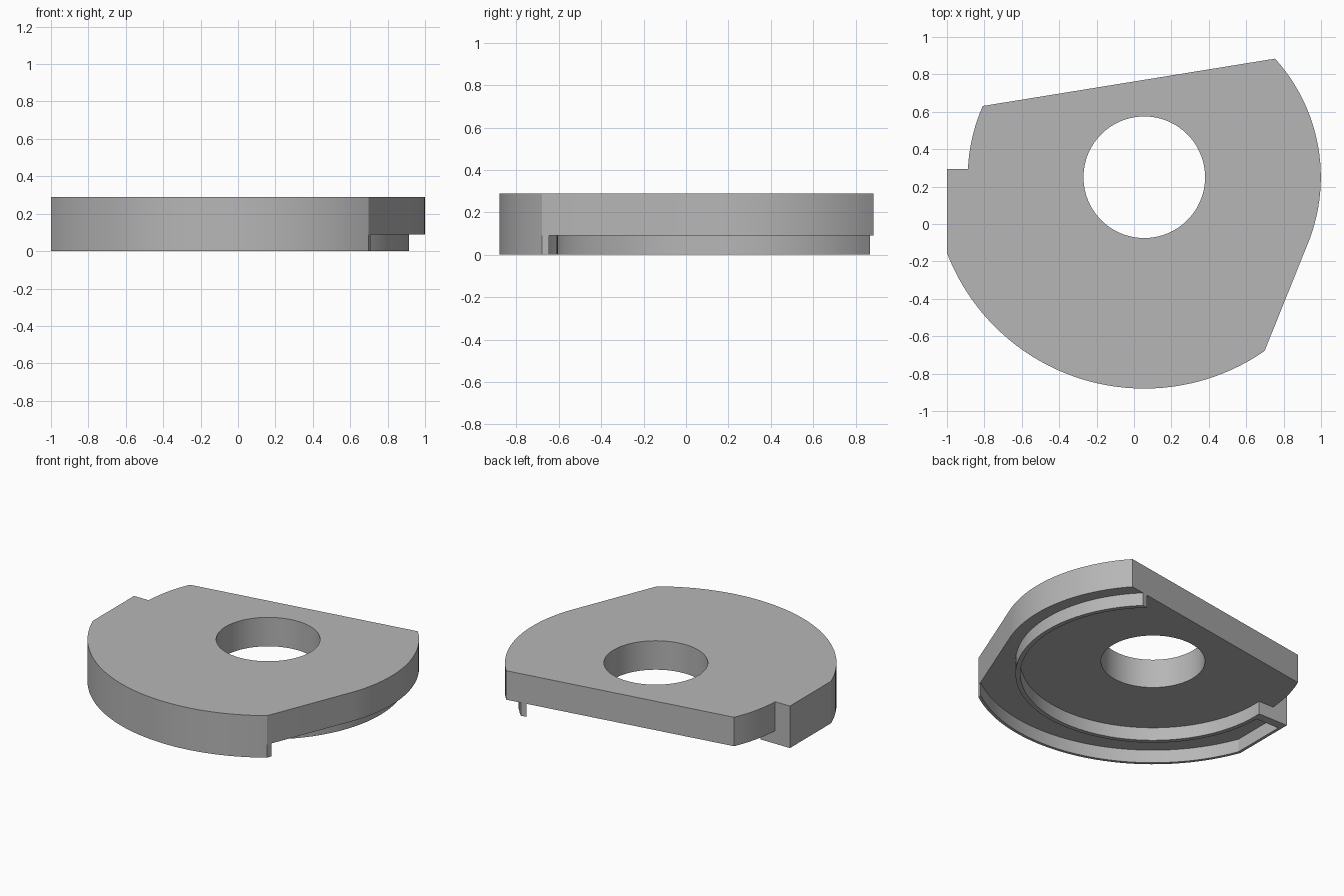
import bpy, bmesh, math

cube = bpy.data.objects.get("Cube")
if cube:
    bpy.data.objects.remove(cube, do_unlink=True)

CX, CY = 0.055, 0.25                 # shared centre of every arc
BODY_R, SKIRT_R, HOLE_R = 0.944, 1.13, 0.325
RIDGE_OUT, RIDGE_IN, LIP = 0.86, 0.83, 0.02
FLOOR, TOP = 0.09, 0.29
LEFT, STEP_Y = -1.0, 0.295           # straight left side and its step

grey = bpy.data.materials.new("plain_grey")
grey.use_nodes = True
colour = (0.47, 0.47, 0.47, 1)
grey.diffuse_color = colour
grey.node_tree.nodes["Principled BSDF"].inputs["Base Color"].default_value = colour


def arc(r, start, end):
    """Points on an arc about the shared centre, angles in degrees."""
    n = max(2, math.ceil(abs(end - start) / 2.5))
    angles = [math.radians(start + (end - start) * i / n) for i in range(n + 1)]
    return [(CX + r * math.cos(a), CY + r * math.sin(a)) for a in angles]


def slab(name, loops, z0, z1):
    """Extrude a flat outline, with optional holes, from z0 to z1."""
    bm = bmesh.new()
    edges = []
    for loop in loops:
        vs = [bm.verts.new((x, y, z0)) for x, y in loop]
        edges += [bm.edges.new((v, vs[i - 1])) for i, v in enumerate(vs)]
    bmesh.ops.triangle_fill(bm, edges=edges, use_beauty=True)
    up = bmesh.ops.extrude_face_region(bm, geom=bm.faces[:], use_keep_orig=True)
    verts = [g for g in up["geom"] if isinstance(g, bmesh.types.BMVert)]
    bmesh.ops.translate(bm, verts=verts, vec=(0, 0, z1 - z0))
    bmesh.ops.recalc_face_normals(bm, faces=bm.faces[:])
    mesh = bpy.data.meshes.new(name)
    bm.to_mesh(mesh)
    bm.free()
    mesh.materials.append(grey)
    obj = bpy.data.objects.new(name, mesh)
    bpy.context.collection.objects.link(obj)
    bpy.ops.object.select_all(action='DESELECT')
    obj.select_set(True)
    bpy.context.view_layer.objects.active = obj
    bpy.ops.object.shade_smooth_by_angle(angle=math.radians(20))
    return obj


def angle_at_y(r, y):
    """Angle on the left half of a circle at height y."""
    return 180 - math.degrees(math.asin((y - CY) / r))


def angle_at_x(r, x):
    """Angle on the front half of a circle at position x."""
    return -math.degrees(math.acos((x - CX) / r))


# Angles where the slanted back edge and the front right cut meet the arcs
BACK_LEFT, BACK_RIGHT = 156.2, 42.2
TANGENT, CUT, CUT_IN = -20.3, -55.3, -53.9


def back_edge_angle(r):
    normal = (BACK_LEFT + BACK_RIGHT) / 2
    dist = BODY_R * math.cos(math.radians(BACK_LEFT - normal))
    return normal - math.degrees(math.acos(dist / r))


# Main plate with the round hole
skirt_arc = arc(SKIRT_R, CUT, angle_at_x(SKIRT_R, LEFT))
outline = [(LEFT, STEP_Y)]
outline += arc(BODY_R, angle_at_y(BODY_R, STEP_Y), BACK_LEFT)
outline += arc(BODY_R, BACK_RIGHT, TANGENT)
outline += skirt_arc
slab("plate", [outline, arc(HOLE_R, 0, 360)[:-1]], FLOOR, TOP)

# Underside rail: outer lip, end wall and inner curved ridge in one strip
wall_y = STEP_Y - 0.06
lip_r, lip_x = SKIRT_R - LIP, LEFT + LIP
rail = skirt_arc + [(LEFT, STEP_Y)]
rail += arc(RIDGE_IN, angle_at_y(RIDGE_IN, STEP_Y), 360 + back_edge_angle(RIDGE_IN))
rail += arc(RIDGE_OUT, 360 + back_edge_angle(RIDGE_OUT), angle_at_y(RIDGE_OUT, wall_y))
rail += [(lip_x, wall_y)]
rail += arc(lip_r, angle_at_x(lip_r, lip_x), CUT_IN)
slab("underside_rail", [rail], 0, FLOOR)
